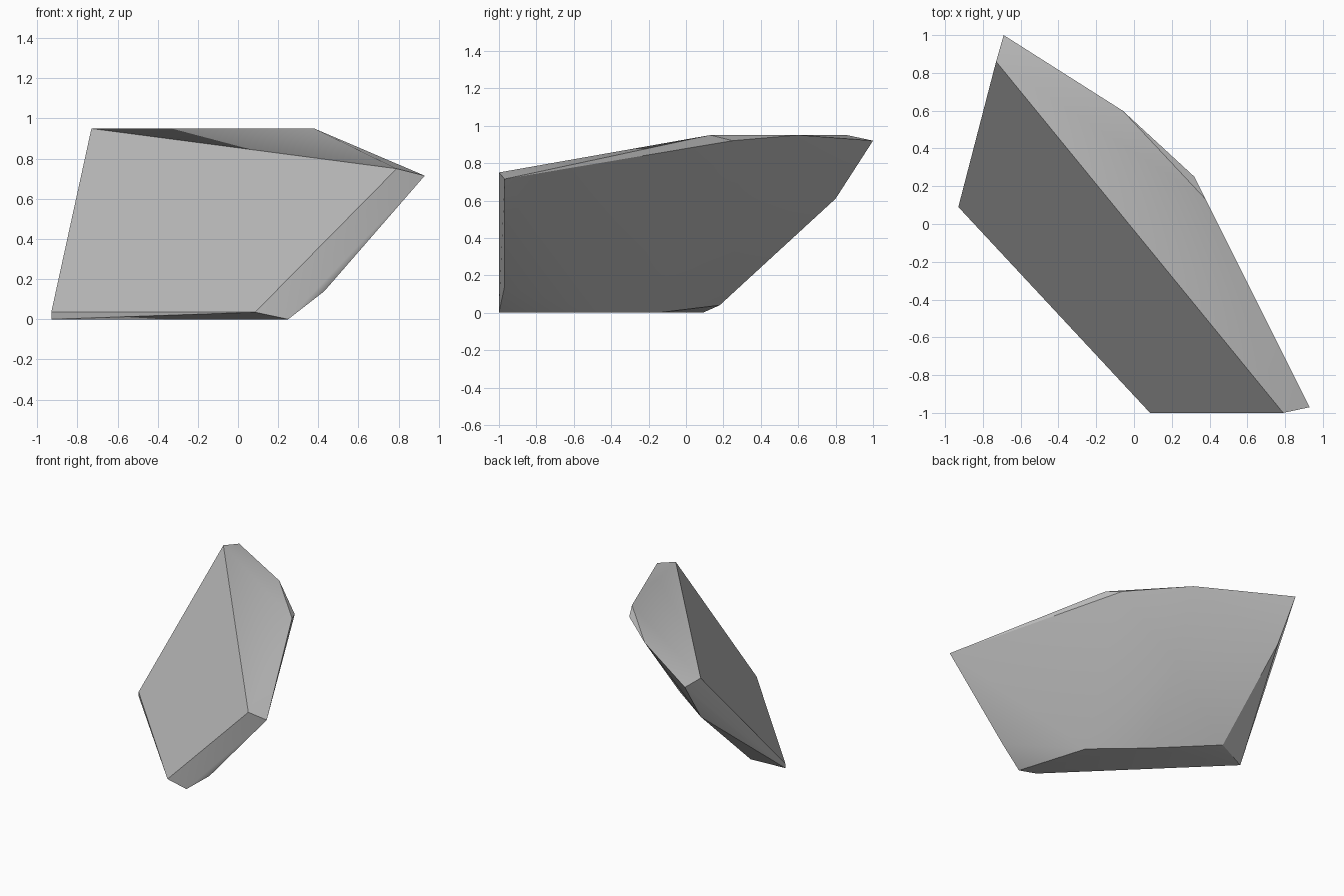
import bpy
import bmesh
import math

# Remove the default object
default_cube = bpy.data.objects.get("Cube")
if default_cube:
    bpy.data.objects.remove(default_cube, do_unlink=True)


def make_material(name, colour):
    material = bpy.data.materials.new(name)
    material.use_nodes = True
    material.diffuse_color = colour
    shader = material.node_tree.nodes["Principled BSDF"]
    shader.inputs["Base Color"].default_value = colour
    shader.inputs["Roughness"].default_value = 0.8
    return material


def convex_rock(name, corner_groups, material):
    """Wrap a solid rock around its corner points and merge flat areas."""
    bm = bmesh.new()
    for corners in corner_groups:
        for corner in corners:
            bm.verts.new(corner)
    hull = bmesh.ops.convex_hull(bm, input=list(bm.verts))
    unused = set(hull["geom_interior"]) | set(hull["geom_unused"])
    unused_verts = [item for item in unused if isinstance(item, bmesh.types.BMVert)]
    bmesh.ops.delete(bm, geom=unused_verts, context="VERTS")
    bmesh.ops.dissolve_limit(bm, angle_limit=math.radians(2),
                             verts=list(bm.verts), edges=list(bm.edges))
    bmesh.ops.recalc_face_normals(bm, faces=list(bm.faces))
    mesh = bpy.data.meshes.new(name)
    bm.to_mesh(mesh)
    bm.free()
    mesh.materials.append(material)
    rock = bpy.data.objects.new(name, mesh)
    bpy.context.collection.objects.link(rock)
    return rock


# Corners of the large flat cleaved face
cleaved_face = [(-.73, .86, .95), (.79, -1, .75), (.085, -1, .035), (-.93, .09, .035)]

# Upper rim running along the back
upper_rim = [(-.69, 1, .92), (-.06, .6, .95), (.32, .25, .92),
             (.38, .13, .95), (.93, -.97, .715)]

# Bulging back
back_bulge = [(-.69, .8, .61), (-.15, .3, .48), (.43, -.97, .14), (-.69, .18, .04)]

# Outline of the base resting on the ground
base_outline = [(-.93, .09, 0), (.25, -1, 0), (.08, -.45, 0), (-.26, -.15, 0)]

stone_grey = make_material("stone grey", (.5, .5, .5, 1))
rock = convex_rock("rock_shard", [cleaved_face, upper_rim, back_bulge, base_outline], stone_grey)

# Soft shading on the rounded back, crisp edges on the cleaved sides
bpy.ops.object.select_all(action="DESELECT")
rock.select_set(True)
bpy.context.view_layer.objects.active = rock
bpy.ops.object.shade_smooth_by_angle(angle=math.radians(30))
